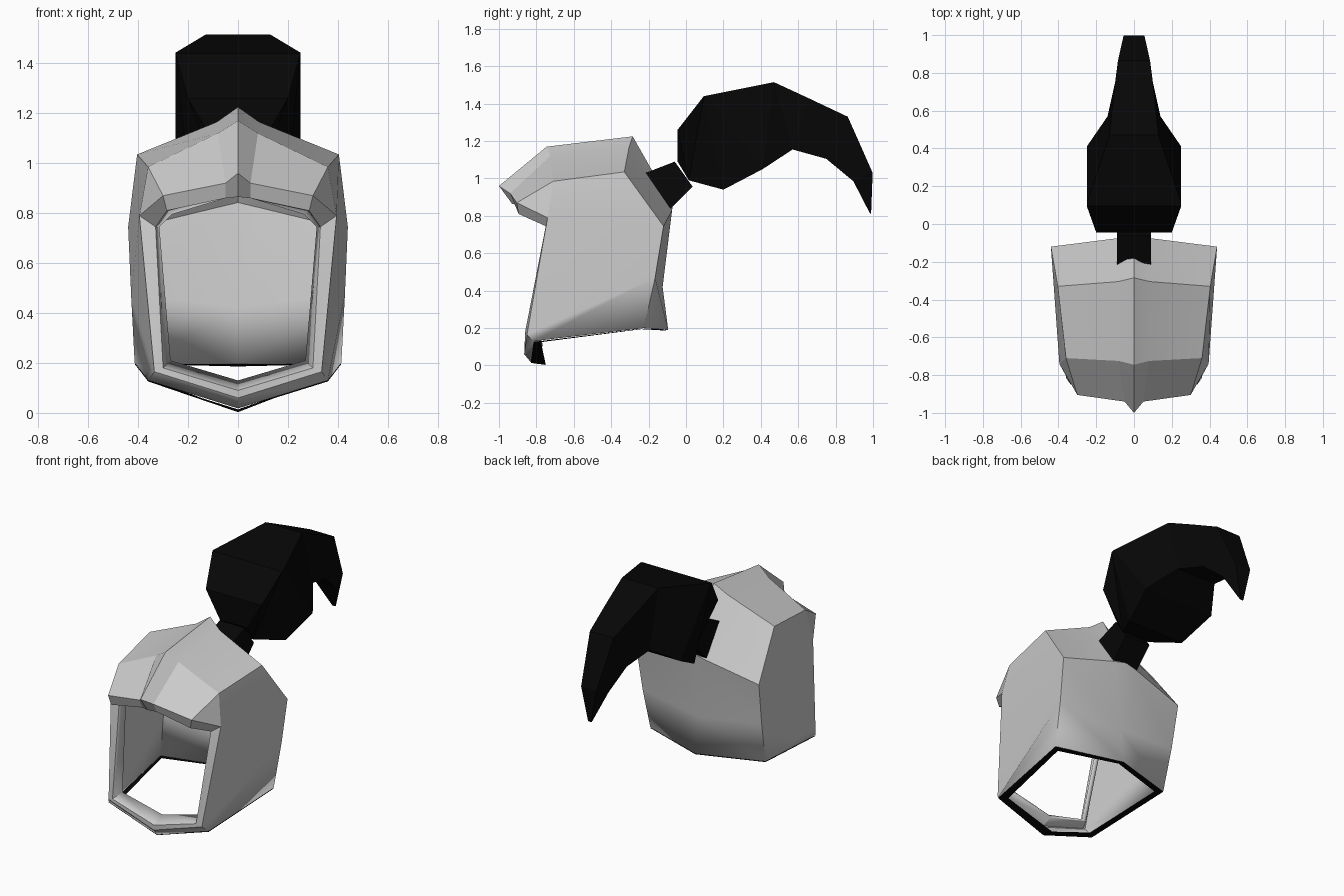
import bpy
from math import radians

if "Cube" in bpy.data.objects:
    bpy.data.objects.remove(bpy.data.objects["Cube"])

black = bpy.data.materials.new("black")
black.diffuse_color = (0.002, 0.002, 0.002, 1)
black.use_nodes = True
black.node_tree.nodes["Principled BSDF"].inputs["Base Color"].default_value = black.diffuse_color


def make(name, verts, faces, mat=None):
    me = bpy.data.meshes.new(name)
    me.from_pydata(verts, [], faces)
    if mat:
        me.materials.append(mat)
    ob = bpy.data.objects.new(name, me)
    bpy.context.collection.objects.link(ob)
    return ob


def symmetric(name, pts, faces, mat=None):
    """Build a mirrored mesh from named right-half points and faces."""
    verts, idx = [], {}
    for k, (x, y, z) in pts.items():
        idx[k, 1] = idx[k, -1] = len(verts)
        verts.append((x, y, z))
        if x > 0:
            idx[k, -1] = len(verts)
            verts.append((-x, y, z))
    out = []
    for f in faces:
        names = f.split()
        out.append([idx[k, 1] for k in reversed(names)])
        out.append([idx[k, -1] for k in names])
    return make(name, verts, out, mat)


# Helmet shell: R roof ridge, B back, C brow crease, V visor edge, U visor lip,
# W visor wing, F face frame, T inner return of the face opening, K/J bottom
P = dict(
    R0=(0, -.285, 1.225), R1=(.085, -.305, 1.165), R2=(.404, -.33, 1.035),
    B0=(0, -.072, .85), B1=(.085, -.075, .83), B2=(.44, -.12, .745),
    C0=(0, -.745, 1.17), C1=(.08, -.725, 1.12), C2=(.36, -.71, .985),
    V0=(0, -1, .96), V1=(.05, -.94, .92), V2=(.3, -.905, .87),
    U0=(0, -.93, .865), U1=(.05, -.91, .86), U2=(.285, -.895, .81),
    W=(.395, -.74, .79), F3=(.33, -.75, .745), F4=(.30, -.86, .18), F5=(0, -.86, .09),
    T0=(0, -.8, .865), T1=(.05, -.8, .86), T2=(.265, -.78, .795),
    T3=(.315, -.7, .745), T4=(.27, -.8, .21), T5=(0, -.78, .13),
    H0=(0, -.125, .42), H2=(.428, -.165, .47),
    K0=(0, -.095, .19), K2=(.414, -.225, .2),
    J2=(.36, -.815, .13), J0=(0, -.83, .018), G2=(.335, -.85, .165), G0=(0, -.865, .06))

shell = symmetric("helmet_shell", P, [
    "R0 B0 B1 R1", "R1 B1 B2 R2",                       # back of roof
    "C0 R0 R1 C1", "C1 R1 R2 C2",                       # top of roof
    "V0 C0 C1 V1", "V1 C1 C2 V2", "V2 C2 W",            # visor
    "U0 V0 V1 U1", "U1 V1 V2 U2", "U2 V2 W F3",         # visor lip
    "T0 U0 U1 T1", "T1 U1 U2 T2", "T2 U2 F3 T3",        # opening return
    "T3 F3 F4 T4", "T4 F4 F5 T5",
    "F3 W G2 F4", "F4 G2 G0 F5", "G2 J2 J0 G0",         # face frame and chin
    "C2 R2 B2 W", "W B2 H2 G2", "G2 H2 K2 J2",          # side
    "B1 B0 H0", "B1 H0 H2 B2", "H0 K0 K2 H2"])          # back
sol = shell.modifiers.new("thickness", 'SOLIDIFY')
sol.thickness = .03
sol.offset = -1
bpy.context.view_layer.objects.active = shell
shell.select_set(True)
bpy.ops.object.shade_smooth_by_angle(angle=radians(17))

# Black trim under the bottom edge
Q = {k: (P[k][0], P[k][1], P[k][2] - .004) for k in ("K0", "K2", "J2", "J0")}
Q.update(k0=(0, -.14, .195), k2=(.372, -.255, .195), j2=(.315, -.775, .125), j0=(0, -.75, .003))
symmetric("bottom_trim", Q, ["K0 k0 k2 K2", "K2 k2 j2 J2", "J2 j2 j0 J0"], black)


def loft(name, stations):
    """Four-sided loft: (top y, top z, bottom y, bottom z, top half width, bottom half width)."""
    verts, faces = [], []
    for ty, tz, by, bz, wt, wb in stations:
        verts += [(-wt, ty, tz), (wt, ty, tz), (wb, by, bz), (-wb, by, bz)]
    n = len(stations)
    for s in range(n - 1):
        for i in range(4):
            a, b = s * 4 + i, s * 4 + (i + 1) % 4
            if i == 1:      # sides are creased from top to the next bottom point
                faces += [(a, b, b + 4), (a, b + 4, a + 4)]
            elif i == 3:
                faces += [(a, b, a + 4), (b, b + 4, a + 4)]
            else:
                faces.append((a, b, b + 4, a + 4))
    faces += [(3, 2, 1, 0), tuple(range(4 * n - 4, 4 * n))]
    return make(name, verts, [f[::-1] for f in faces], black)


# Plume holder: short square peg
loft("plume_holder", [(-.215, 1.03, -.09, .83, .09, .09), (-.06, 1.09, .035, .957, .09, .09)])

# Curved plume
loft("plume", [
    (-.045, 1.26, -.045, 1.09, .2, .1),
    (.095, 1.44, .015, .99, .25, .1),
    (.11, 1.443, .2, .94, .25, .2),
    (.47, 1.515, .41, 1.05, .13, .25),
    (.66, 1.427, .57, 1.155, .11, .14),
    (.865, 1.33, .75, 1.105, .085, .1),
    (.998, 1.03, .895, .985, .055, .07),
    (.99, .82, .985, .81, .012, .012)])
